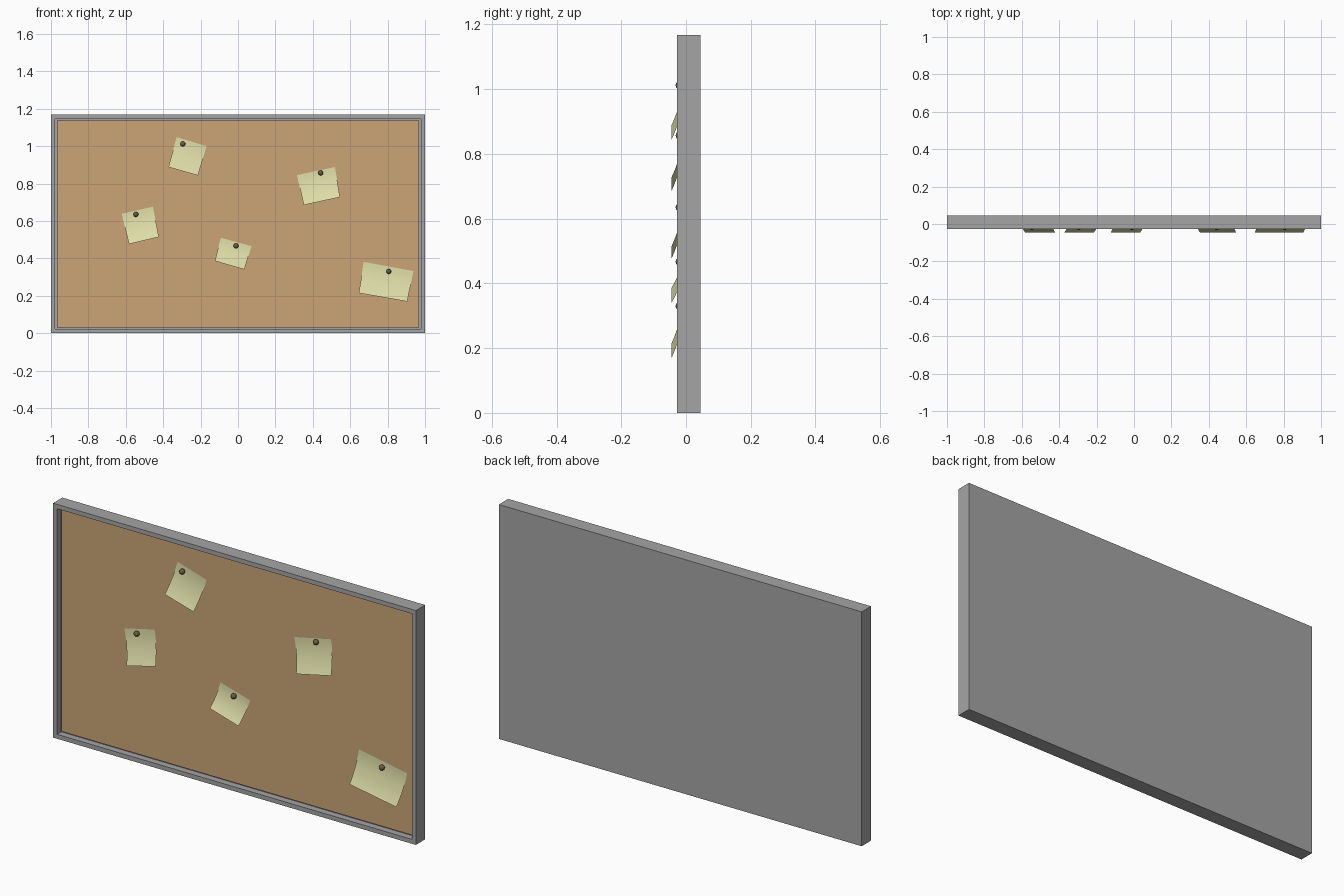
import bpy, bmesh
from mathutils import Vector

if "Cube" in bpy.data.objects:
    bpy.data.objects.remove(bpy.data.objects["Cube"])


def material(name, rgb):
    m = bpy.data.materials.new(name)
    lin = [((c / 255 + 0.055) / 1.055) ** 2.4 for c in rgb]
    m.diffuse_color = (*lin, 1)
    m.use_nodes = True
    m.node_tree.nodes["Principled BSDF"].inputs["Base Color"].default_value = m.diffuse_color
    return m


GREY = material("grey_frame", (165, 165, 165))
CORK = material("cork", (203, 165, 119))
PAPER = material("pale_yellow_paper", (221, 221, 168))
PIN = material("dark_olive_pin", (108, 95, 62))

FRONT, BACK, TOP = -0.028, 0.045, 1.168
RIM, CORK_Y = 0.031, -0.0065


def finish(name, bm, mat):
    me = bpy.data.meshes.new(name)
    bm.to_mesh(me)
    bm.free()
    me.materials.append(mat)
    ob = bpy.data.objects.new(name, me)
    bpy.context.collection.objects.link(ob)
    return ob


def box(x0, x1, y0, y1, z0, z1):
    bm = bmesh.new()
    bmesh.ops.create_cube(bm, size=1)
    for v in bm.verts:
        v.co = (x1 if v.co.x > 0 else x0,
                y1 if v.co.y > 0 else y0,
                z1 if v.co.z > 0 else z0)
    bm.normal_update()
    return bm


# Frame with closed back: inset the front face and push it inwards
bm = box(-1, 1, FRONT, BACK, 0, TOP)
face = next(f for f in bm.faces if f.normal.y < -0.9)
bmesh.ops.inset_region(bm, faces=[face], thickness=RIM)
ext = bmesh.ops.extrude_discrete_faces(bm, faces=[face])["faces"][0]
for v in ext.verts:
    v.co.y = 0.005
bmesh.ops.recalc_face_normals(bm, faces=bm.faces[:])
finish("frame", bm, GREY)

# Cork panel resting in the recess
finish("cork_panel", box(-1 + RIM, 1 - RIM, CORK_Y, 0.005, RIM, TOP - RIM), CORK)


# Notes: four corners (top left, top right, bottom right, bottom left), curling outwards
def note(i, corners, pin):
    tl, tr, br, bl = (Vector(c) for c in corners)
    bm = bmesh.new()
    rows, n = [], 10
    for k in range(n + 1):
        t = k / n
        y = CORK_Y - 0.001 - 0.0375 * t * t
        rows.append([bm.verts.new((p.x, y, p.y))
                     for p in (tl.lerp(bl, t), tr.lerp(br, t))])
    for a, b in zip(rows, rows[1:]):
        f = bm.faces.new((a[0], b[0], b[1], a[1]))
        f.smooth = True
    finish(f"note_{i}", bm, PAPER)

    # Round pin head
    bm = bmesh.new()
    bmesh.ops.create_uvsphere(bm, u_segments=16, v_segments=10, radius=0.0135)
    bmesh.ops.translate(bm, verts=bm.verts[:], vec=(pin[0], -0.0185, pin[1]))
    for f in bm.faces:
        f.smooth = True
    finish(f"pin_{i}", bm, PIN)


NOTES = [
    (((-.328, 1.048), (-.168, 1.0), (-.214, .843), (-.372, .888)), (-.295, 1.012)),
    (((.315, .845), (.518, .888), (.545, .727), (.352, .685)), (.442, .857)),
    (((-.622, .638), (-.455, .676), (-.423, .514), (-.583, .476)), (-.546, .635)),
    (((-.092, .510), (.072, .465), (.034, .340), (-.124, .386)), (-.011, .467)),
    (((.672, .381), (.938, .332), (.905, .169), (.646, .214)), (.806, .330)),
]
for i, (corners, pin) in enumerate(NOTES, 1):
    note(i, corners, pin)
